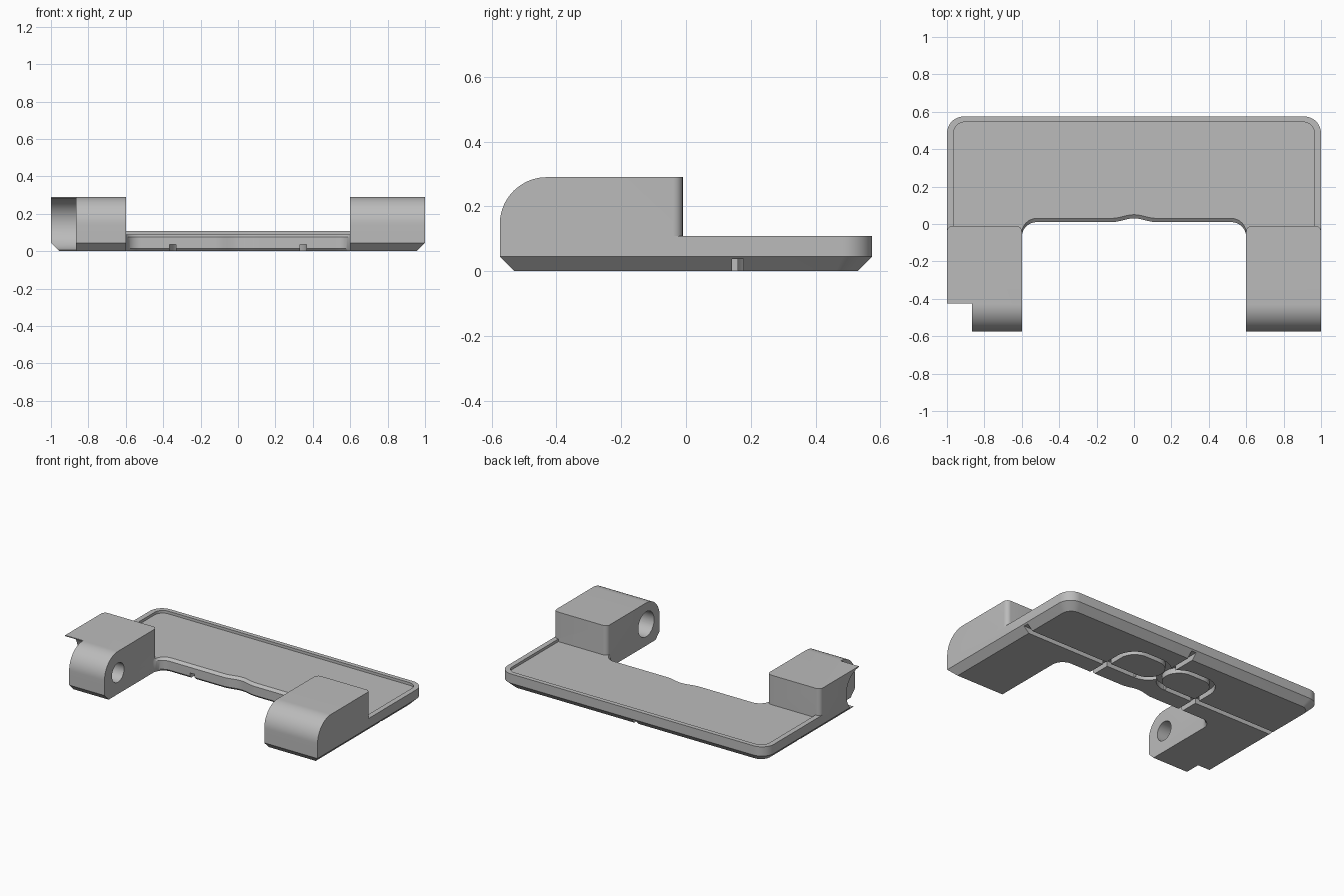
import bpy, bmesh
from math import sin, cos, pi, hypot
from mathutils import Vector

cube = bpy.data.objects.get("Cube")
if cube:
    bpy.data.objects.remove(cube)

grey = bpy.data.materials.new("mid grey")
grey.use_nodes = True
colour = (0.5, 0.5, 0.5, 1)
grey.diffuse_color = colour
grey.node_tree.nodes["Principled BSDF"].inputs["Base Color"].default_value = colour


def arc(cx, cy, r, start, end, n=12):
    """Points on a circle, angles in quarter turns."""
    angles = [(start + (end - start) * i / n) * pi / 2 for i in range(n + 1)]
    return [(cx + r * cos(a), cy + r * sin(a)) for a in angles]


def loft(name, rings):
    """Closed solid through rings of 3D points."""
    bm = bmesh.new()
    loops = [[bm.verts.new(p) for p in ring] for ring in rings]
    n = len(loops[0])
    for a, b in zip(loops, loops[1:]):
        for i in range(n):
            j = (i + 1) % n
            bm.faces.new((a[i], a[j], b[j], b[i]))
    bm.faces.new(loops[0])
    bm.faces.new(loops[-1])
    bmesh.ops.recalc_face_normals(bm, faces=bm.faces)
    mesh = bpy.data.meshes.new(name)
    bm.to_mesh(mesh)
    bm.free()
    mesh.materials.append(grey)
    obj = bpy.data.objects.new(name, mesh)
    bpy.context.collection.objects.link(obj)
    return obj


def upright(name, outline, z0, z1):
    return loft(name, [[(x, y, z) for x, y in outline] for z in (z0, z1)])


def sideways(name, outline, x0, x1):
    return loft(name, [[(x, y, z) for y, z in outline] for x in (x0, x1)])


def apply(obj, mod):
    bpy.context.view_layer.objects.active = obj
    bpy.ops.object.modifier_apply(modifier=mod.name)


def combine(body, tool, operation="DIFFERENCE"):
    mod = body.modifiers.new(operation, "BOOLEAN")
    mod.operation, mod.solver, mod.object = operation, "EXACT", tool
    apply(body, mod)
    bpy.data.objects.remove(tool)


def slab_outline(w, front, back, r):
    return ([(-w, front), (w, front)] + arc(w - r, back - r, r, 0, 1)
            + arc(r - w, back - r, r, 1, 2))


# Base slab with a chamfered underside
END, CH = 0.575, 0.045
slab_layers = [(0, CH), (CH, 0), (0.108, 0)]
body = loft("hinge_bracket", [
    [(x, y, z) for x, y in slab_outline(1 - c, c - END, END - c, 0.09 - c / 2)]
    for z, c in slab_layers])

# Shallow tray floor inside the rim
combine(body, upright("tray_cut", slab_outline(0.965, -0.3, 0.545, 0.06), 0.09, 0.4))

# Front bay with filleted corners, a small central bump and chamfered edge
bump = [(x / 100, 0.01 * (1 + cos(pi * x / 12))) for x in range(-12, 13, 2)]
bay = ([(-0.6, -1)] + arc(-0.52, -0.08, 0.08, 2, 1) + bump
       + arc(0.52, -0.08, 0.08, 1, 0) + [(0.6, -1)])
bay_layers = [(-0.1, 0.025), (0, 0.025), (0.015, 0.01), (0.075, 0.01), (0.09, 0.03), (0.4, 0.03)]
combine(body, loft("bay_cut", [[(x, y + dy, z) for x, y in bay] for z, dy in bay_layers]))

# Hinge arms: rounded front, softened rear corners, blind pin hole
AXIS_Y, AXIS_Z, R = -0.43, 0.145, 0.145
arm_profile = ([(-0.01, 0.06), (-0.01, 0.29)] + arc(AXIS_Y, AXIS_Z, R, 1, 2, 20)
               + [(-END, 0.06)])
for side, name, pin in ((1, "left_arm", 0.085), (-1, "right_arm", 0.065)):
    arm = sideways(name, arm_profile, side * 0.6, side)
    bm = bmesh.new()
    bm.from_mesh(arm.data)
    rear = [e for e in bm.edges if all(abs(v.co.y + 0.01) < 0.001 for v in e.verts)
            and abs(e.verts[0].co.x - e.verts[1].co.x) < 0.001]
    bmesh.ops.bevel(bm, geom=rear, offset=0.03, segments=6, profile=0.5, affect="EDGES")
    bm.to_mesh(arm.data)
    bm.free()
    combine(body, arm, "UNION")
    hole = arc(AXIS_Y, AXIS_Z, pin, 0, 4, 40)[:-1]
    combine(body, sideways("pin_hole_cut", hole, side * 0.5, side * 0.82))

# Spring pocket at the outer front of the right arm
combine(body, sideways("pocket_box_cut", [(-1, -1), (-0.425, -1), (-0.425, 1), (-1, 1)], -1.1, -0.865))
pocket = arc(AXIS_Y, AXIS_Z, 0.139, 0, 4, 48)[:-1]
combine(body, sideways("pocket_round_cut", pocket, -1.1, -0.865))


def groove(points, width=0.035, depth=0.037):
    """Cut a channel in the underside along a path."""
    left, right = [], []
    for i, p in enumerate(points):
        a, b = points[max(i - 1, 0)], points[min(i + 1, len(points) - 1)]
        dx, dy = b[0] - a[0], b[1] - a[1]
        k = width / 2 / hypot(dx, dy)
        left.append((p[0] - dy * k, p[1] + dx * k))
        right.append((p[0] + dy * k, p[1] - dx * k))
    combine(body, upright("groove_cut", left + right[::-1], -0.05, depth))


# Underside channels: a mirrored looping path and a rear spur
loop = (arc(0.23, 0.28, 0.12, 0, 1) + arc(0.12, 0.28, 0.12, 1, 3))
for s in (1, -1):
    groove([(s * x, y) for x, y in [(0.35, -0.1), (0.35, 0.2)] + loop])
    groove([(s * 0.12, 0.16), (s * 1.1, 0.16)])
groove([(0, 0.28), (0, 0.7)])

# Smooth the curves and keep the edges crisp
bpy.ops.object.select_all(action="DESELECT")
body.select_set(True)
bpy.context.view_layer.objects.active = body
bpy.ops.object.shade_smooth_by_angle(angle=pi / 6)
